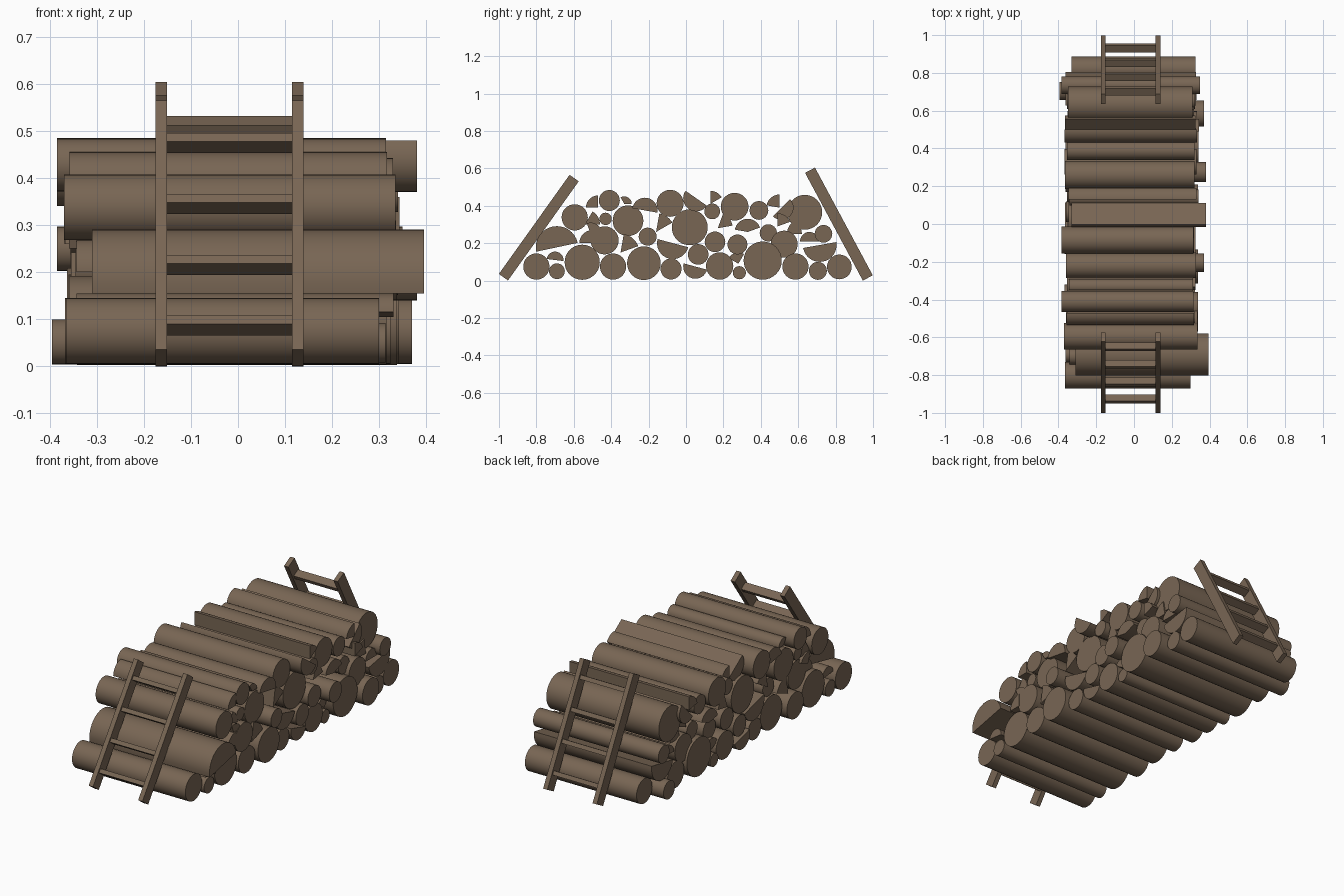
import bpy
import math
import random
from mathutils import Vector

random.seed(4)

cube = bpy.data.objects.get("Cube")
if cube:
    bpy.data.objects.remove(cube, do_unlink=True)

# One brown for all the wood
wood = bpy.data.materials.new("brown wood")
wood.use_nodes = True
wood.diffuse_color = (0.188, 0.132, 0.088, 1)
wood.node_tree.nodes["Principled BSDF"].inputs["Base Color"].default_value = wood.diffuse_color


def make_object(name, vertices, faces):
    mesh = bpy.data.meshes.new(name)
    mesh.from_pydata(vertices, [], faces)
    mesh.materials.append(wood)
    created = bpy.data.objects.new(name, mesh)
    bpy.context.collection.objects.link(created)
    return created


def extrude_section(name, section, left, right):
    """Stretch a counter-clockwise y-z outline along x into a closed solid."""
    count = len(section)
    vertices = [(x, y, z) for x in (left, right) for y, z in section]
    faces = [tuple(reversed(range(count))), tuple(range(count, count + count))]
    for i in range(count):
        following = (i + 1) % count
        faces.append((i, following, following + count, i + count))
    return make_object(name, vertices, faces)


def random_ends():
    return random.uniform(-0.37, -0.34), random.uniform(0.31, 0.345)


def arc(y, z, radius, start, sweep, steps):
    angles = [math.radians(start + sweep * i / steps) for i in range(steps + 1)]
    return [(y + radius * math.cos(a), z + radius * math.sin(a)) for a in angles]


def round_log(name, y, z, radius, ends=None):
    section = arc(y, z, radius, 0, 360, 32)[:-1]
    return extrude_section(name, section, *(ends or random_ends()))


def split_log(name, y, z, radius, start, sweep, ends=None):
    """A log split to a half or a narrower wedge, with its point at y, z."""
    section = arc(y, z, radius, start, sweep, 16)
    if sweep < 180:
        section.append((y, z))
    return extrude_section(name, section, *(ends or random_ends()))


# Round logs in each layer: y, z, radius and, for some, the two ends
bottom_logs = [
    (-.8, .075, .07, (-.365, .3)), (-.69, .05, .042), (-.555, .098, .094),
    (-.39, .075, .07), (-.225, .093, .09), (-.08, .062, .056),
    (.18, .078, .073), (.285, .042, .035), (.41, .107, .102),
    (.585, .075, .07, (-.35, .37)), (.705, .052, .048, (-.395, .33)),
    (.82, .073, .066, (-.33, .325)),
]
middle_logs = [
    (-.435, .215, .075), (-.205, .235, .048, (-.34, .37)), (.02, .285, .096),
    (.065, .14, .055), (.155, .207, .055), (.275, .193, .053, (-.33, .38)),
    (.44, .255, .046), (.525, .195, .072), (.735, .25, .047, (-.385, .35)),
]
top_logs = [
    (-.595, .338, .07, (-.37, .335)), (-.43, .33, .033),
    (-.41, .428, .056, (-.385, .315)), (-.31, .32, .082),
    (-.085, .413, .072, (-.385, .315)), (.14, .37, .042),
    (.26, .395, .074, (-.365, .32)), (.39, .375, .05),
    (.635, .365, .093, (-.35, .31)),
]

# Split logs: y, z, radius, start angle, sweep and, for some, the two ends
lower_splits = [
    (-.69, .178, .113, 12, 180, (-.31, .395)), (-.7, .11, .045, -7, 180),
    (-.5, .2, .07, 90, 90), (-.35, .15, .1, 20, 60),
    (-.07, .2, .085, 165, 180), (.05, .075, .065, 165, 180),
    (.28, .09, .06, 60, 90), (.33, .26, .07, 20, 150),
    (.715, .19, .09, 190, 180), (.66, .21, .05, 0, 180),
    (.62, .25, .08, 100, 80),
]
upper_splits = [
    (-.47, .39, .065, 90, 90), (-.54, .3, .08, 0, 60),
    (-.51, .25, .06, 20, 90), (-.22, .375, .068, -10, 180),
    (-.33, .41, .04, 0, 120), (-.16, .26, .1, 30, 50),
    (.055, .44, .07, 145, 180, (-.33, .38)), (.13, .41, .07, 30, 60),
    (.17, .28, .08, 10, 60), (.51, .39, .065, 225, 180),
    (.5, .39, .07, 90, 80), (.49, .29, .07, 20, 70),
]

pile = []
for layer, logs in (("bottom", bottom_logs), ("middle", middle_logs), ("top", top_logs)):
    for number, log in enumerate(logs, 1):
        pile.append(round_log(f"{layer}_round_log_{number}", *log))
for layer, logs in (("lower", lower_splits), ("upper", upper_splits)):
    for number, log in enumerate(logs, 1):
        pile.append(split_log(f"{layer}_split_log_{number}", *log))

# Smooth bark with crisp sawn ends and split edges
bpy.ops.object.select_all(action="DESELECT")
for log in pile:
    log.select_set(True)
bpy.context.view_layer.objects.active = pile[0]
bpy.ops.object.shade_smooth_by_angle(angle=math.radians(35))
bpy.ops.object.select_all(action="DESELECT")


def slanted_bar(name, start, end, thickness, left, right):
    """A square-cut bar whose y-z outline follows the line start to end."""
    along = (end - start).normalized()
    side = Vector((along.y, -along.x)) * thickness / 2
    section = [start + side, end + side, end - side, start - side]
    return extrude_section(name, [tuple(p) for p in section], left, right)


def ladder(name, foot, head, rung_heights):
    """Two leaning rails joined by flat rungs."""
    foot, head = Vector(foot), Vector(head)
    along = (head - foot).normalized()
    for side, x in (("right", -0.163), ("left", 0.127)):
        slanted_bar(f"{name}_{side}_rail", foot, head, 0.06, x - 0.0125, x + 0.0125)
    for number, height in enumerate(rung_heights, 1):
        centre = foot.lerp(head, (height - foot.y) / (head.y - foot.y))
        half = along * 0.011
        slanted_bar(f"{name}_rung_{number}", centre - half, centre + half, 0.042, -0.152, 0.116)


# Leaning end supports
ladder("front_ladder", (-.976, .018), (-.598, .548), (.087, .215, .345, .475))
ladder("back_ladder", (.972, .014), (.663, .59), (.09, .23, .37, .512))
